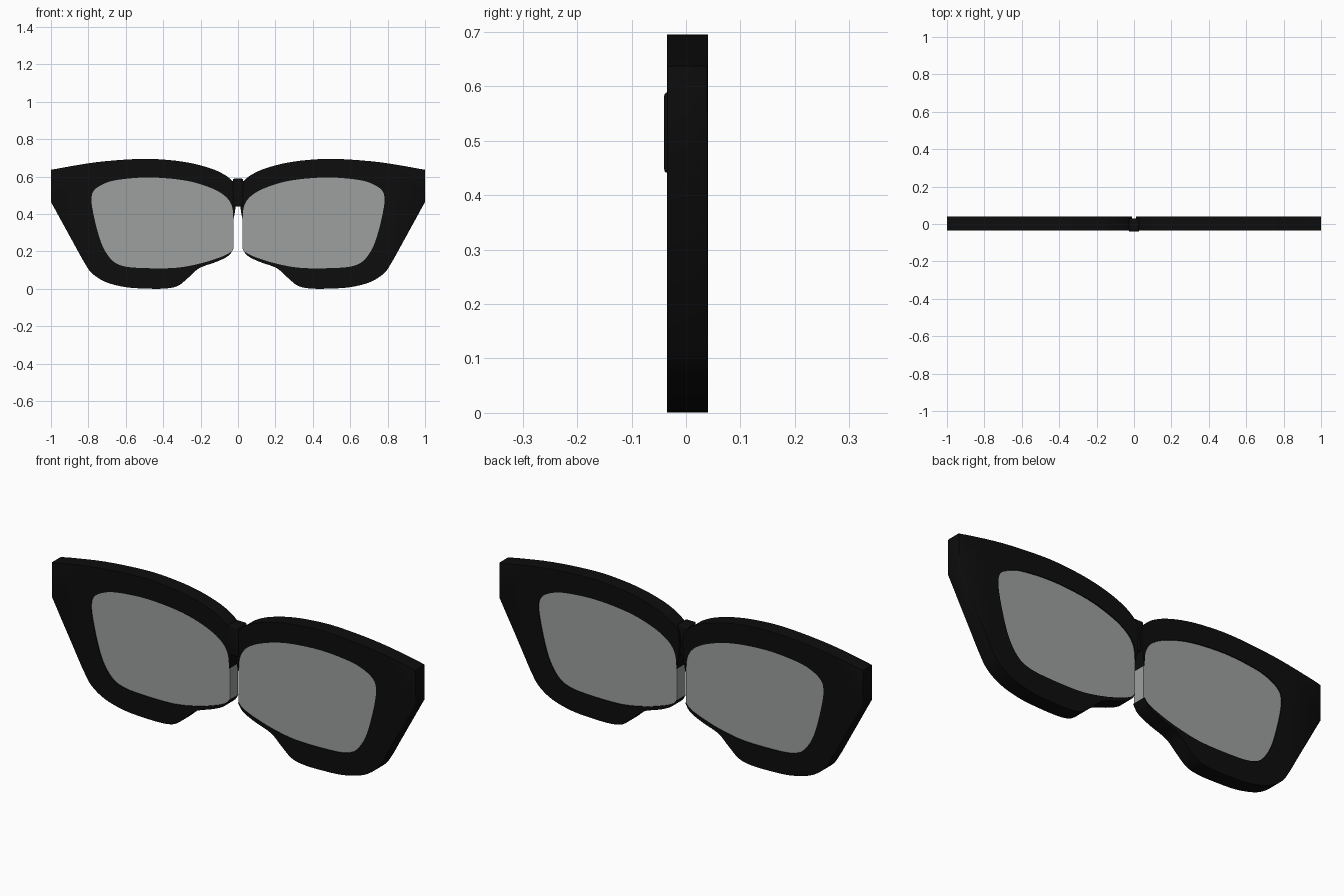
import bpy, bmesh, math
from mathutils import Vector

if "Cube" in bpy.data.objects:
    bpy.data.objects.remove(bpy.data.objects["Cube"], do_unlink=True)


def material(name, rgb, rough):
    m = bpy.data.materials.new(name)
    m.use_nodes = True
    m.diffuse_color = (*rgb, 1)
    node = m.node_tree.nodes["Principled BSDF"]
    node.inputs["Base Color"].default_value = (*rgb, 1)
    node.inputs["Roughness"].default_value = rough
    return m


BLACK = material("black acetate", (0.004, 0.004, 0.004), 0.5)
GREY = material("grey lens", (0.34, 0.35, 0.35), 0.5)


def spline(points, steps=5):
    """Smooth open path through the points (Catmull-Rom)."""
    p = [Vector(q) for q in points]
    p = [2 * p[0] - p[1]] + p + [2 * p[-1] - p[-2]]
    out = []
    for a, b, c, d in zip(p, p[1:], p[2:], p[3:]):
        for i in range(steps):
            t = i / steps
            out.append(0.5 * (2 * b + (c - a) * t + (2 * a - 5 * b + 4 * c - d) * t ** 2
                              + (3 * b - a - 3 * c + d) * t ** 3))
    return out + [p[-2]]


def finish(name, bm, mat):
    bmesh.ops.recalc_face_normals(bm, faces=bm.faces)
    mesh = bpy.data.meshes.new(name)
    bm.to_mesh(mesh)
    bm.free()
    mesh.materials.append(mat)
    ob = bpy.data.objects.new(name, mesh)
    bpy.context.collection.objects.link(ob)
    bpy.ops.object.select_all(action='DESELECT')
    ob.select_set(True)
    bpy.context.view_layer.objects.active = ob
    bpy.ops.object.shade_smooth_by_angle(angle=math.radians(30))
    return ob


def slab(name, outline, side, y0, y1, mat, rounded=0):
    """Extrude an x-z outline in y; the first `rounded` points get a soft rim."""
    bm = bmesh.new()
    front = [bm.verts.new((side * p.x, y0, p.y)) for p in outline]
    back = [bm.verts.new((side * p.x, y1, p.y)) for p in outline]
    bm.faces.new(front)
    bm.faces.new(back[::-1])
    n = len(outline)
    for i in range(n):
        j = (i + 1) % n
        bm.faces.new((front[i], back[i], back[j], front[j]))
    if rounded:
        rim = [bm.edges.get((ring[i], ring[i + 1])) for ring in (front, back)
               for i in range(rounded - 1)
               if min(outline[i].x, outline[i + 1].x) > 0.12]
        bmesh.ops.bevel(bm, geom=rim, offset=0.004, segments=2, profile=0.5,
                        affect='EDGES', clamp_overlap=False)
    return finish(name, bm, mat)


# Outer edge of one rim: brow, straight temple end, lower sweep
brow = [(.024, .37), (.014, .43), (.01, .50), (.014, .555), (.035, .582), (.075, .612),
        (.14, .642), (.24, .67), (.36, .688), (.52, .695), (.76, .677), (1, .637)]
lower = [(.83, .155), (.785, .088), (.71, .038), (.605, .01), (.50, .002), (.39, .002),
         (.32, .017), (.26, .065), (.205, .112), (.11, .147), (.05, .178), (.024, .215)]
outer = spline(brow) + [Vector((1, .465))] + spline(lower)

# Lens edge, from the lower nose tip around to the upper nose tip
lens_edge = spline([(.024, .215), (.045, .193), (.098, .168), (.205, .135), (.34, .112),
                    (.525, .112), (.62, .124), (.675, .155), (.72, .22), (.75, .305),
                    (.777, .42), (.783, .487), (.767, .53), (.71, .565), (.63, .585),
                    (.47, .596), (.285, .58), (.15, .542), (.07, .497), (.033, .444),
                    (.024, .37)])

for side, label in ((1, "left"), (-1, "right")):
    slab(label + "_rim", outer + lens_edge[1:-1], side, -.035, .04, BLACK, len(outer))
    slab(label + "_lens", lens_edge, side, -.03, .035, GREY)

# Bridge block joining the rims
bm = bmesh.new()
bmesh.ops.create_cube(bm, size=1)
for v in bm.verts:
    v.co = (v.co.x * .056, v.co.y * .07 - .005, v.co.z * .148 + .515)
bmesh.ops.bevel(bm, geom=bm.edges[:], offset=.006, segments=3, profile=.5, affect='EDGES')
finish("bridge", bm, BLACK)
